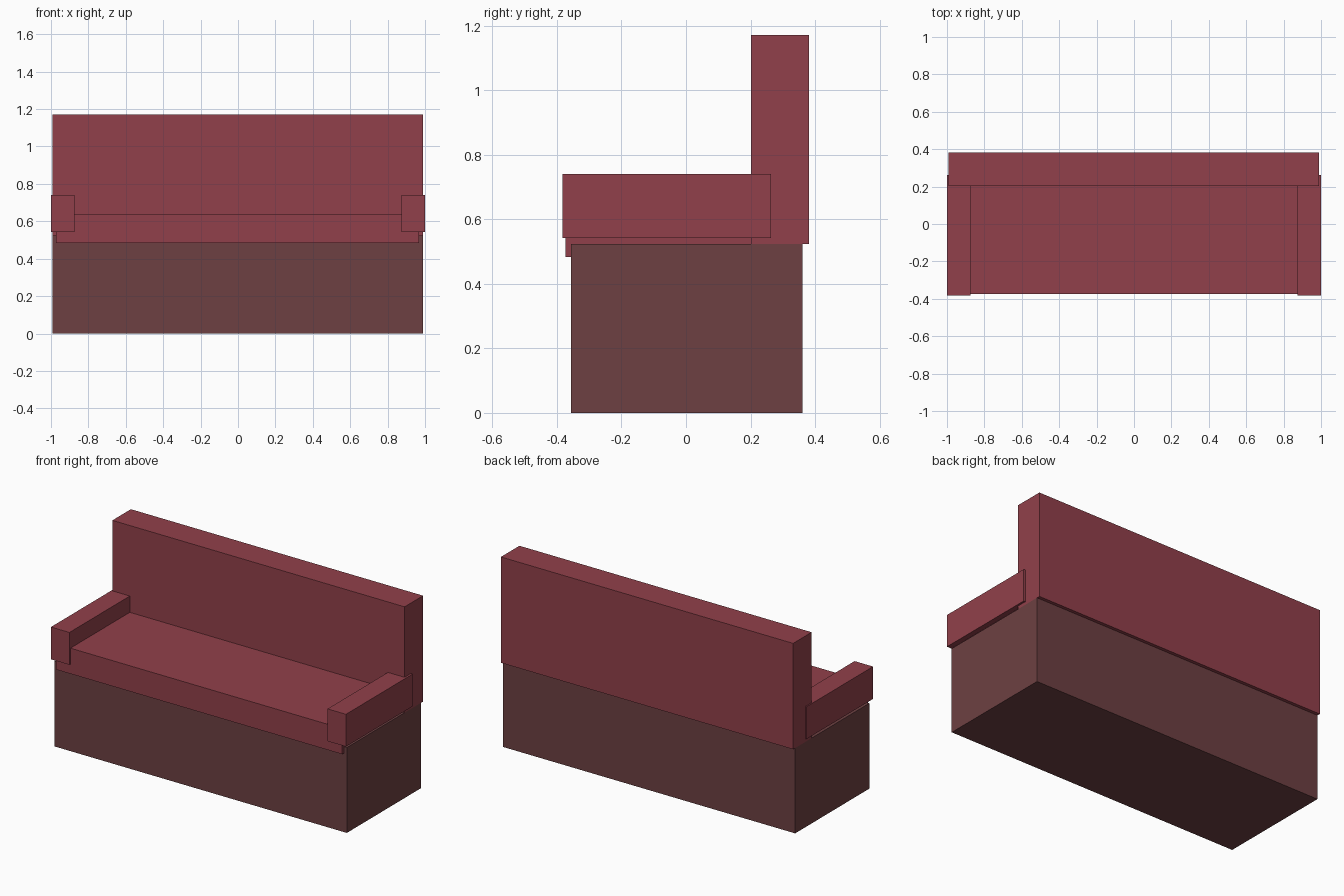
import bpy

if "Cube" in bpy.data.objects:
    bpy.data.objects.remove(bpy.data.objects["Cube"])


def material(name, rgb):
    mat = bpy.data.materials.new(name)
    mat.use_nodes = True
    color = (*rgb, 1)
    mat.diffuse_color = color
    mat.node_tree.nodes["Principled BSDF"].inputs["Base Color"].default_value = color
    return mat


def box(name, low, high, mat):
    """Box between two opposite corners."""
    bpy.ops.mesh.primitive_cube_add(size=1)
    obj = bpy.context.object
    obj.name = name
    obj.location = [(a + b) / 2 for a, b in zip(low, high)]
    obj.scale = [b - a for a, b in zip(low, high)]
    bpy.ops.object.transform_apply(location=True, rotation=False, scale=True)
    obj.data.materials.append(mat)
    return obj


red = material("red upholstery", (0.283, 0.051, 0.069))
brown = material("dark brown base", (0.153, 0.051, 0.054))

# Solid plinth, seat cushion and tall backrest
box("base", (-0.993, -0.357, 0), (0.988, 0.361, 0.523), brown)
box("seat", (-0.973, -0.373, 0.483), (0.968, 0.21, 0.64), red)
box("backrest", (-0.993, 0.202, 0.523), (0.988, 0.381, 1.172), red)

# Armrests overlap the sides of the backrest
for name, side in (("right_armrest", -1), ("left_armrest", 1)):
    x = sorted((side * 0.875, side))
    box(name, (x[0], -0.383, 0.542), (x[1], 0.263, 0.74), red)
